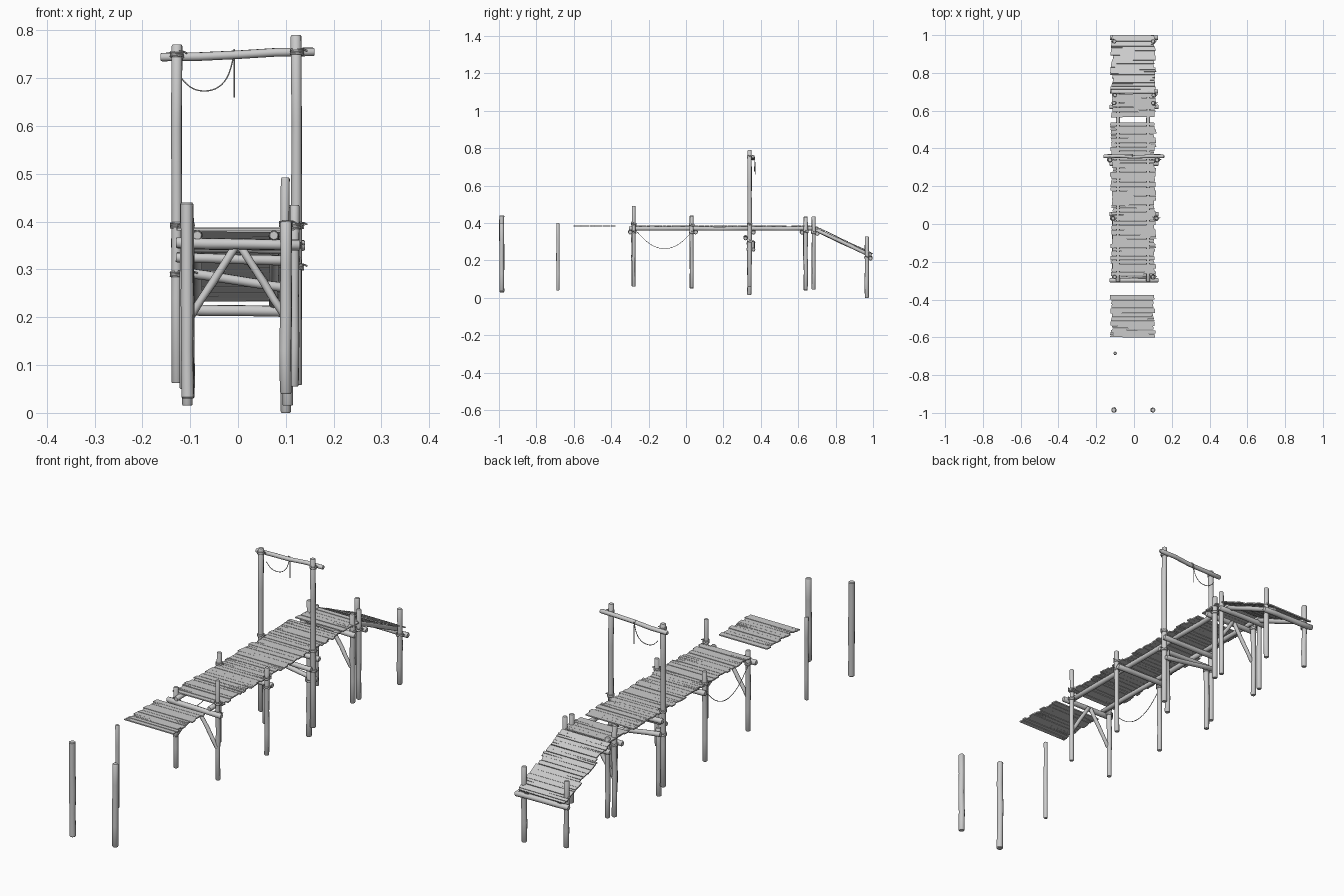
import bpy, bmesh, math, random
from mathutils import Vector

random.seed(7)
if "Cube" in bpy.data.objects:
    bpy.data.objects.remove(bpy.data.objects["Cube"], do_unlink=True)

wood = bpy.data.materials.new("weathered grey")
wood.use_nodes = True
wood.diffuse_color = (0.6, 0.6, 0.6, 1)
wood.node_tree.nodes["Principled BSDF"].inputs["Base Color"].default_value = (0.6, 0.6, 0.6, 1)


def finish(name, bm, smooth=True):
    bmesh.ops.recalc_face_normals(bm, faces=bm.faces[:])
    mesh = bpy.data.meshes.new(name)
    bm.to_mesh(mesh)
    bm.free()
    mesh.materials.append(wood)
    obj = bpy.data.objects.new(name, mesh)
    bpy.context.collection.objects.link(obj)
    if smooth:
        bpy.ops.object.select_all(action='DESELECT')
        obj.select_set(True)
        bpy.context.view_layer.objects.active = obj
        bpy.ops.object.shade_smooth_by_angle(angle=math.radians(40))
    return obj


def log(name, a, b, radius, wobble=0.0012, sides=10):
    """Slightly crooked round pole with chamfered ends."""
    a, b = Vector(a), Vector(b)
    axis = (b - a).normalized()
    u = axis.orthogonal().normalized()
    v = axis.cross(u)
    length = (b - a).length
    chamfer = 0.003 / length
    bm = bmesh.new()
    rings = []
    for t in (0, chamfer, 0.25, 0.5, 0.75, 1 - chamfer, 1):
        inner = chamfer < t < 1 - chamfer
        r = radius * (random.uniform(0.93, 1.05) if inner else 0.8 if t in (0, 1) else 1)
        drift = (u * random.uniform(-1, 1) + v * random.uniform(-1, 1)) * (wobble if inner else 0)
        centre = a.lerp(b, t) + drift
        rings.append([bm.verts.new(centre + r * (u * math.cos(k * math.tau / sides)
                                                 + v * math.sin(k * math.tau / sides)))
                      for k in range(sides)])
    for low, high in zip(rings, rings[1:]):
        for k in range(sides):
            n = (k + 1) % sides
            bm.faces.new((low[k], low[n], high[n], high[k]))
    bm.faces.new(rings[0])
    bm.faces.new(rings[-1])
    return finish(name, bm)


def rope(name, points, radius=0.0015, closed=False):
    curve = bpy.data.curves.new(name, 'CURVE')
    curve.dimensions = '3D'
    curve.bevel_depth = radius
    curve.bevel_resolution = 1
    curve.resolution_u = 4
    spline = curve.splines.new('NURBS')
    spline.points.add(len(points) - 1)
    for p, co in zip(spline.points, points):
        p.co = (*co, 1)
    spline.use_endpoint_u = True
    spline.order_u = 3
    spline.use_cyclic_u = closed
    curve.materials.append(wood)
    obj = bpy.data.objects.new(name, curve)
    bpy.context.collection.objects.link(obj)
    return obj


def lashing(x, y, z, radius=0.0135):
    """Rope wound round a post as a short helix with a loose end."""
    turns, steps = 4, 10
    pts = []
    for i in range(turns * steps + 1):
        a = i * math.tau / steps
        pts.append((x + radius * math.cos(a), y + radius * math.sin(a),
                    z + (i / (turns * steps) - 0.5) * 0.012))
    pts.append((x + radius + 0.008, y + 0.004, z + 0.002))
    rope("rope_lashing", pts, 0.002)


def deck(name, start, length, slope=0.0, gaps=(), width=0.115, shift=-0.004):
    """Row of uneven planks, some split from one end."""
    bm = bmesh.new()
    run = Vector((0, math.cos(slope), math.sin(slope)))
    up = Vector((0, -math.sin(slope), math.cos(slope)))
    s = 0.0
    while s < length - 0.008:
        w = min(random.uniform(0.017, 0.029), length - s)
        if any(lo < s + w / 2 < hi for lo, hi in gaps):
            s += w
            continue
        left = shift - width + random.uniform(-0.008, 0.006)
        right = shift + width + random.uniform(-0.006, 0.008)
        skew = random.uniform(-0.0015, 0.0015)
        v0, v1 = s + 0.0008, s + w - 0.0008
        outline = [(left, v0), (right, v0 + skew), (right - random.uniform(0, 0.004), v1 + skew)]
        outline.append((left + random.uniform(0, 0.004), v1))
        if random.random() < 0.6:
            mid = (v0 + v1) / 2 + random.uniform(-0.004, 0.004)
            depth = random.uniform(0.03, 0.12)
            split = [(right - 0.002, mid - 0.0012), (right - depth, mid), (right - 0.003, mid + 0.0012)]
            if random.random() < 0.5:
                split = [(left + 0.002, mid + 0.0012), (left + depth, mid), (left + 0.003, mid - 0.0012)]
                outline += split
            else:
                outline[2:2] = split
        lift = random.uniform(-0.001, 0.001)
        base = [bm.verts.new(Vector(start) + Vector((x, 0, 0)) + run * v + up * lift)
                for x, v in outline]
        face = bm.faces.new(base)
        extruded = bmesh.ops.extrude_face_region(bm, geom=[face])["geom"]
        top = [g for g in extruded if isinstance(g, bmesh.types.BMVert)]
        bmesh.ops.translate(bm, verts=top, vec=up * 0.005)
        s += w
    return finish(name, bm, smooth=False)


# Planking: detached section, level walkway, ramp
deck("detached_planks", (0, -0.6, 0.382), 0.225, shift=-0.007)
deck("walkway_planks", (0, -0.275, 0.382), 0.965, gaps=[(0.815, 0.835)])
deck("ramp_planks", (0, 0.69, 0.38), 0.342, slope=-0.443)

# Posts: x, y, bottom, top, radius
posts = [
    (-0.105, -0.985, 0.03, 0.44, 0.0135), (0.1, -0.985, 0.04, 0.40, 0.0125),
    (-0.1, -0.685, 0.04, 0.40, 0.0085),
    (-0.102, -0.28, 0.06, 0.41, 0.0105), (0.1, -0.28, 0.06, 0.492, 0.0095),
    (-0.112, 0.03, 0.05, 0.44, 0.0105), (0.117, 0.03, 0.055, 0.435, 0.010),
    (-0.106, 0.338, 0.015, 0.31, 0.0115), (0.104, 0.338, 0.015, 0.31, 0.0115),
    (-0.128, 0.34, 0.062, 0.77, 0.0115), (0.123, 0.34, 0.058, 0.79, 0.0115),
    (-0.104, 0.64, 0.04, 0.435, 0.011), (0.103, 0.64, 0.045, 0.43, 0.011),
    (-0.1, 0.682, 0.05, 0.40, 0.0105), (0.103, 0.682, 0.045, 0.435, 0.0105),
    (-0.102, 0.967, 0.03, 0.32, 0.011), (0.1, 0.967, 0.0, 0.328, 0.011),
]
for x, y, low, high, r in posts:
    log("post", (x, y, low), (x + random.uniform(-0.002, 0.002), y, high), r)

# Crossbeams lashed to the posts
for y, z, half in [(-0.298, 0.353, 0.13), (0.052, 0.353, 0.13), (0.36, 0.352, 0.14),
                   (0.62, 0.352, 0.13), (0.702, 0.345, 0.128), (0.986, 0.213, 0.128)]:
    log("crossbeam", (-half, y, z + 0.003), (half, y, z - 0.002), 0.0115)
log("lower_crossbeam", (-0.13, 0.318, 0.325), (0.13, 0.318, 0.318), 0.0105)
log("slanted_tie", (-0.13, 0.36, 0.296), (0.13, 0.36, 0.258), 0.0105)

# Stringers under the planks, and diagonal braces
for side in (-1, 1):
    x = side * 0.08 - 0.005
    log("walkway_stringer", (x, -0.305, 0.371), (x, 0.34, 0.371), 0.0105)
    log("walkway_stringer", (x, 0.33, 0.371), (x, 0.705, 0.371), 0.0105)
    log("ramp_stringer", (x, 0.69, 0.367), (x, 0.99, 0.225), 0.0105)
    for y in (-0.285, 0.635):
        log("diagonal_brace", (side * 0.1, y, 0.2), (side * 0.004, y, 0.35), 0.0085)

# Gate bar over the tall posts
log("gate_bar", (-0.162, 0.358, 0.744), (0.16, 0.358, 0.755), 0.009, wobble=0.003)

# Rope lashings at the joints
for x, y, z in [(-0.102, -0.28, 0.355), (0.1, -0.28, 0.395), (0.1, -0.28, 0.352),
                (-0.112, 0.03, 0.39), (0.117, 0.03, 0.39), (-0.112, 0.03, 0.35),
                (0.117, 0.03, 0.35), (-0.128, 0.34, 0.392), (0.123, 0.34, 0.392),
                (-0.128, 0.34, 0.29), (0.123, 0.34, 0.305), (-0.106, 0.338, 0.29),
                (0.104, 0.338, 0.26), (-0.128, 0.34, 0.75), (0.123, 0.34, 0.755),
                (-0.104, 0.64, 0.355), (0.103, 0.64, 0.355), (-0.1, 0.682, 0.35),
                (0.103, 0.682, 0.35), (-0.102, 0.967, 0.215), (0.1, 0.967, 0.215)]:
    lashing(x, y, z)

# Hanging ropes
sag = [(i / 10) * 2 - 1 for i in range(11)]
rope("side_rope", [(-0.115, -0.115 + t * 0.145, 0.262 + 0.09 * t * t) for t in sag])
rope("gate_rope", [(-0.12, 0.366, 0.702), (-0.105, 0.366, 0.682), (-0.075, 0.366, 0.671),
                   (-0.04, 0.366, 0.678), (-0.015, 0.367, 0.71), (-0.008, 0.368, 0.754)])
rope("gate_rope_tail", [(-0.008, 0.358, 0.76), (-0.008, 0.369, 0.752), (-0.008, 0.369, 0.70),
                        (-0.008, 0.369, 0.66)])
